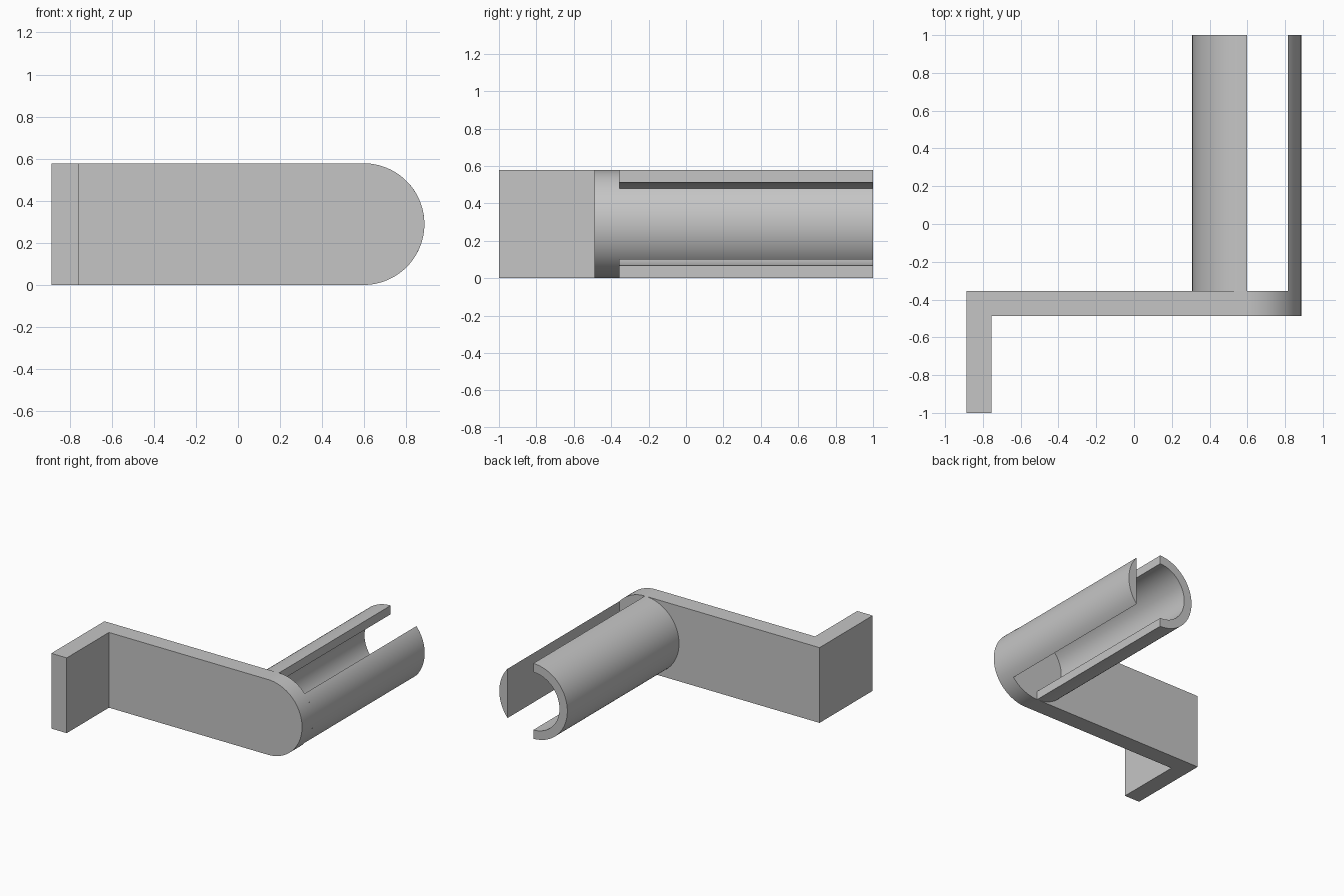
import bpy, bmesh, math

if "Cube" in bpy.data.objects:
    bpy.data.objects.remove(bpy.data.objects["Cube"])

R, BORE = 0.289, 0.222          # outer and inner tube radius
CX, CZ = 0.597, R               # tube axis
LEFT, ARM = -0.886, -0.755      # prong sides
FRONT, PLATE_FRONT, PLATE_BACK, BACK = -1.0, -0.488, -0.355, 1.0
SLOT = 0.2185                   # slot runs from the axis to this offset

grey = bpy.data.materials.new("plain grey")
grey.use_nodes = True
grey.diffuse_color = (0.56, 0.56, 0.56, 1)
grey.node_tree.nodes["Principled BSDF"].inputs["Base Color"].default_value = grey.diffuse_color


def arc(radius, start, end, steps=48):
    """Points (x, z) on a circle around the tube axis, angles in degrees."""
    angles = [math.radians(start + (end - start) * i / steps) for i in range(steps + 1)]
    return [(CX + radius * math.cos(a), CZ + radius * math.sin(a)) for a in angles]


def extrude_profile(points, y0, y1):
    """Solid made from an outline in x and z, running from y0 to y1."""
    bm = bmesh.new()
    front = bm.faces.new([bm.verts.new((x, y0, z)) for x, z in points])
    result = bmesh.ops.extrude_face_region(bm, geom=[front], use_keep_orig=True)
    moved = [g for g in result["geom"] if isinstance(g, bmesh.types.BMVert)]
    bmesh.ops.translate(bm, verts=moved, vec=(0, y1 - y0, 0))
    bmesh.ops.recalc_face_normals(bm, faces=bm.faces)
    return bm, front


def finish(bm, name):
    mesh = bpy.data.meshes.new(name)
    bm.to_mesh(mesh)
    bm.free()
    mesh.materials.append(grey)
    for poly in mesh.polygons:
        poly.use_smooth = True
    mesh.set_sharp_from_angle(angle=math.radians(30))
    obj = bpy.data.objects.new(name, mesh)
    bpy.context.collection.objects.link(obj)


# Bracket: round-ended plate with a prong drawn forward from its square end
outline = [(LEFT, 2 * R), (LEFT, 0), (ARM, 0)] + arc(R, -90, 90) + [(ARM, 2 * R)]
bm, front = extrude_profile(outline, PLATE_FRONT, PLATE_BACK)
split = [v for v in front.verts if abs(v.co.x - ARM) < 1e-4]
bmesh.ops.connect_verts(bm, verts=split)
end = min((f for f in bm.faces if all(abs(v.co.y - PLATE_FRONT) < 1e-4 for v in f.verts)),
          key=lambda f: f.calc_center_median().x)
prong = bmesh.ops.extrude_discrete_faces(bm, faces=[end])["faces"][0]
bmesh.ops.translate(bm, verts=prong.verts, vec=(0, FRONT - PLATE_FRONT, 0))
bmesh.ops.recalc_face_normals(bm, faces=bm.faces)
bmesh.ops.dissolve_limit(bm, angle_limit=0.01, verts=bm.verts, edges=bm.edges)
finish(bm, "bracket")

# Slotted tube: a half shell and a narrow strip, open where they join the plate
half = math.degrees(math.acos(SLOT / R))
shapes = {
    "tube_half_shell": arc(R, 90, 270) + arc(BORE, 270, 90),
    "tube_side_strip": arc(R, -half, half),
}
for name, points in shapes.items():
    bm, joint = extrude_profile(points, PLATE_BACK, BACK)
    bmesh.ops.delete(bm, geom=[joint], context="FACES_ONLY")
    finish(bm, name)
